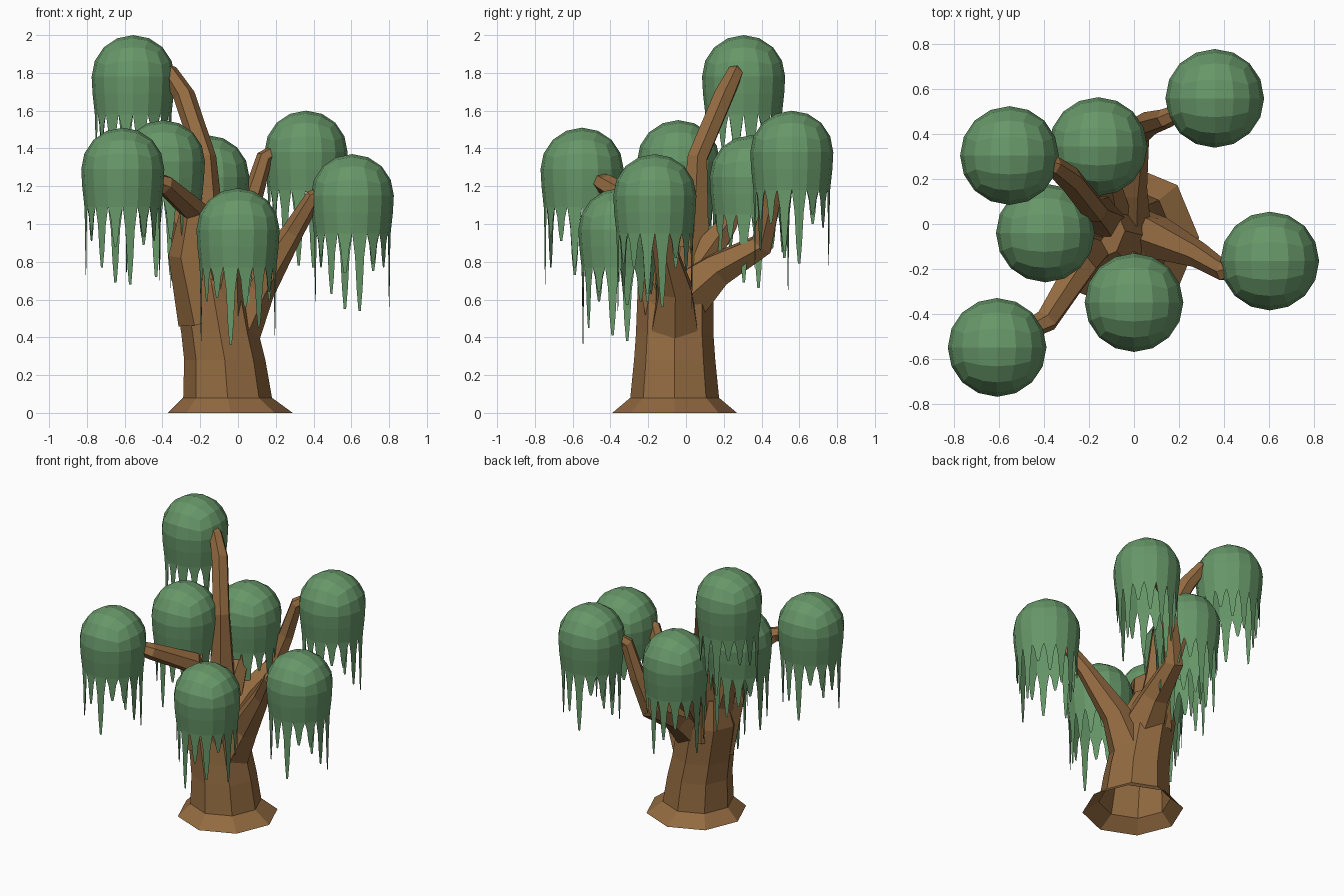
import bpy, bmesh, math
from mathutils import Vector

if "Cube" in bpy.data.objects:
    bpy.data.objects.remove(bpy.data.objects["Cube"])


def material(name, rgb):
    m = bpy.data.materials.new(name)
    m.diffuse_color = (*rgb, 1)
    m.use_nodes = True
    m.node_tree.nodes["Principled BSDF"].inputs["Base Color"].default_value = m.diffuse_color
    return m


BARK = material("brown bark", (0.29, 0.145, 0.052))
LEAF = material("leaf green", (0.135, 0.31, 0.14))


def finish(bm, name, mat):
    mesh = bpy.data.meshes.new(name)
    bm.to_mesh(mesh)
    bm.free()
    mesh.materials.append(mat)
    ob = bpy.data.objects.new(name, mesh)
    bpy.context.collection.objects.link(ob)
    return ob


def tube(name, path, sides, level=False, cap=True):
    """Faceted tube through (x, y, z, radius) points."""
    bm = bmesh.new()
    pts = [Vector(p[:3]) for p in path]
    rings = []
    for i, p in enumerate(pts):
        d = Vector((0, 0, 1))
        if not level:
            d = (pts[min(i + 1, len(pts) - 1)] - pts[max(i - 1, 0)]).normalized()
        q = Vector((0, 0, 1)).rotation_difference(d)
        ring = []
        for k in range(sides):
            a = math.tau * k / sides
            ring.append(bm.verts.new(p + q @ Vector((math.cos(a), math.sin(a), 0)) * path[i][3]))
        rings.append(ring)
    for lo, hi in zip(rings, rings[1:]):
        for k in range(sides):
            n = (k + 1) % sides
            bm.faces.new((lo[k], lo[n], hi[n], hi[k]))
    if cap:
        bm.faces.new(rings[-1])
    return finish(bm, name, BARK)


# Trunk with flared foot, open underneath
tube("trunk", [(-.04, -.06, 0, .33), (-.055, -.06, .08, .235), (-.07, -.06, .28, .215),
               (-.095, -.06, .42, .205), (-.14, -.055, .68, .2), (-.17, -.03, .88, .13)], 8, True)

# Branches, each ending inside its leaf clump
branches = {
    "top_branch": [(-.14, .01, .6, .14), (-.16, .045, 1.0, .085), (-.175, .06, 1.35, .06),
                   (-.285, .2, 1.68, .058), (-.36, .26, 1.8, .045), (-.45, .29, 1.84, .03)],
    "back_right_branch": [(-.08, -.02, .6, .16), (-.04, .17, .76, .1), (0, .4, .89, .07),
                          (.07, .45, 1.12, .055), (.14, .47, 1.35, .045), (.3, .54, 1.45, .03)],
    "right_branch": [(-.03, -.06, .42, .15), (.1, -.06, .66, .1), (.29, -.14, .96, .058),
                     (.4, -.21, 1.14, .045), (.52, -.18, 1.2, .03)],
    "front_left_branch": [(-.15, -.09, .5, .17), (-.24, -.13, .85, .13), (-.24, -.19, 1.08, .075),
                          (-.39, -.43, 1.21, .055), (-.52, -.5, 1.25, .035)],
    "left_branch": [(-.2, -.07, .75, .12), (-.31, -.04, 1.05, .07), (-.37, -.04, 1.28, .04)],
    "back_branch": [(-.12, .04, .75, .11), (-.13, .22, 1.0, .06), (-.16, .32, 1.22, .035)],
    "front_branch": [(-.06, -.1, .5, .13), (-.04, -.2, .76, .07), (0, -.31, .97, .035)],
}
for name, path in branches.items():
    tube(name, path, 6)

# Hanging lengths of the 16 leaf strands, measured down from the clump top
LENGTHS = [.81, .55, .62, .70, .82, .56, .60, .62, .78, .55, .74, .63, .83, .58, .60, .74]
R, HEM = .22, .42


def clump(name, x, y, top, mirror):
    """Quad-sphere dome, short skirt and tapering strands; open below."""
    bm = bmesh.new()
    bmesh.ops.create_cube(bm, size=2)
    bmesh.ops.subdivide_edges(bm, edges=bm.edges[:], cuts=3, use_grid_fill=True)
    bmesh.ops.delete(bm, geom=[v for v in bm.verts if v.co.z < -.1], context='VERTS')
    for v in bm.verts:
        v.co = Vector([math.tan(c * math.pi / 4) for c in v.co]).normalized() * R
        v.co.z -= R

    def point(i, radius, z):
        a = math.tau * i / 16
        return Vector((radius * math.cos(a), radius * math.sin(a), z))

    def row(a, b):
        return [bm.verts.new(a), bm.verts.new(b)]

    for i in range(16):
        length = LENGTHS[(7 - i) % 16 if mirror else i]
        rows = [row(point(i, r, z), point(i + 1, r, z))
                for r, z in ((R, -R), (.215, -.31), (.203, -HEM))]
        left, right = (v.co.copy() for v in rows[-1])
        mid = (left + right) / 2
        for part, width in ((.3, .62), (.72, .4), (1, .16)):
            drop = Vector((0, 0, -(length - HEM) * part))
            rows.append(row(mid.lerp(left, width) + drop, mid.lerp(right, width) + drop))
        for (a, b), (c, d) in zip(rows, rows[1:]):
            bm.faces.new((c, d, b, a))
    bmesh.ops.remove_doubles(bm, verts=bm.verts[:], dist=.0005)
    ob = finish(bm, name, LEAF)
    ob.location = (x, y, top)


clumps = [("back_right", .36, .56, 1.60, False), ("back", -.16, .345, 1.47, True),
          ("top", -.555, .305, 2.0, False), ("left", -.395, -.04, 1.55, True),
          ("front_left", -.61, -.55, 1.51, False), ("front", 0, -.35, 1.19, True),
          ("right", .605, -.165, 1.37, False)]
for n, x, y, top, mirror in clumps:
    clump(n + "_leaves", x, y, top, mirror)
